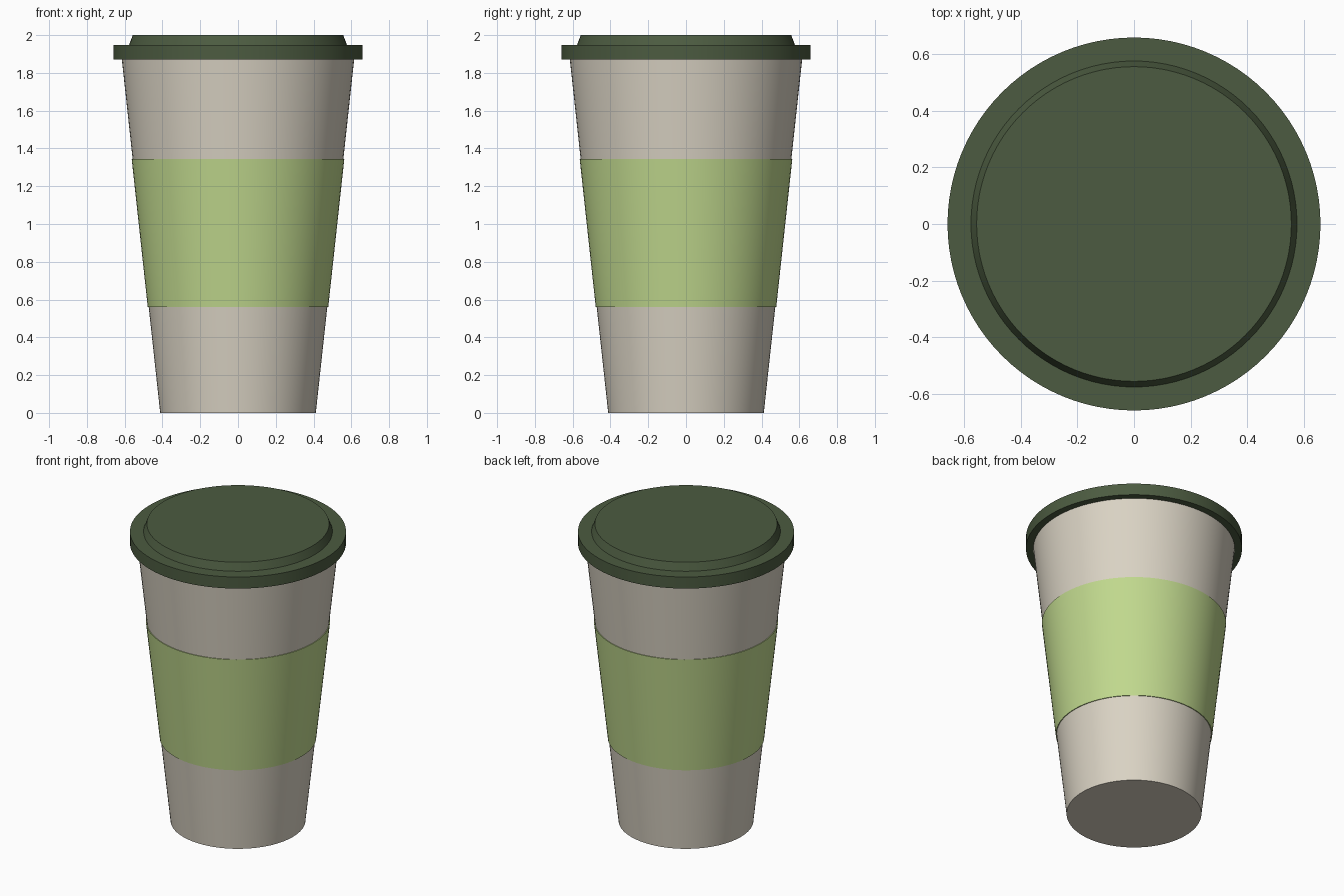
import bpy, bmesh, math

if "Cube" in bpy.data.objects:
    bpy.data.objects.remove(bpy.data.objects["Cube"])

SEGMENTS = 96


def material(name, rgb):
    m = bpy.data.materials.new(name)
    m.diffuse_color = (*rgb, 1.0)
    m.use_nodes = True
    m.node_tree.nodes["Principled BSDF"].inputs["Base Color"].default_value = m.diffuse_color
    return m


def lathe(name, profile, mat, closed=False):
    """Spin a (radius, z) profile around z; radius 0 points become poles."""
    bm = bmesh.new()
    verts = [bm.verts.new((r, 0, z)) for r, z in profile]
    pairs = list(zip(verts, verts[1:]))
    if closed:
        pairs.append((verts[-1], verts[0]))
    edges = [bm.edges.new(p) for p in pairs]
    bmesh.ops.spin(bm, geom=verts + edges, cent=(0, 0, 0), axis=(0, 0, 1),
                   angle=math.tau, steps=SEGMENTS, use_merge=False)
    bmesh.ops.remove_doubles(bm, verts=bm.verts, dist=1e-5)
    bmesh.ops.recalc_face_normals(bm, faces=bm.faces)
    mesh = bpy.data.meshes.new(name)
    bm.to_mesh(mesh)
    bm.free()
    mesh.materials.append(mat)
    obj = bpy.data.objects.new(name, mesh)
    bpy.context.collection.objects.link(obj)
    bpy.ops.object.select_all(action='DESELECT')
    obj.select_set(True)
    bpy.context.view_layer.objects.active = obj
    bpy.ops.object.shade_smooth_by_angle(angle=math.radians(30))
    return obj


R_BOTTOM, R_TOP, Z_TOP = 0.412, 0.616, 1.88


def wall(z):
    return R_BOTTOM + (R_TOP - R_BOTTOM) * z / Z_TOP


cream = material("warm_cream", (0.70, 0.65, 0.55))
green = material("light_green", (0.53, 0.69, 0.27))
dark = material("dark_green", (0.072, 0.105, 0.052))

# Tapered cup body
lathe("cup_body", [(0, 0), (R_BOTTOM, 0), (R_TOP, Z_TOP), (0, Z_TOP)], cream)

# Thin sleeve wrapped around the middle
z0, z1, t = 0.56, 1.345, 0.005
lathe("sleeve", [(wall(z0) - t, z0), (wall(z0) + t, z0),
                 (wall(z1) + t, z1), (wall(z1) - t, z1)], green, closed=True)

# Lid: wide rim with a raised, slightly tapered top
lathe("lid", [(0, 1.87), (0.66, 1.87), (0.66, 1.948), (0.577, 1.948),
              (0.557, 2.0), (0, 2.0)], dark)
